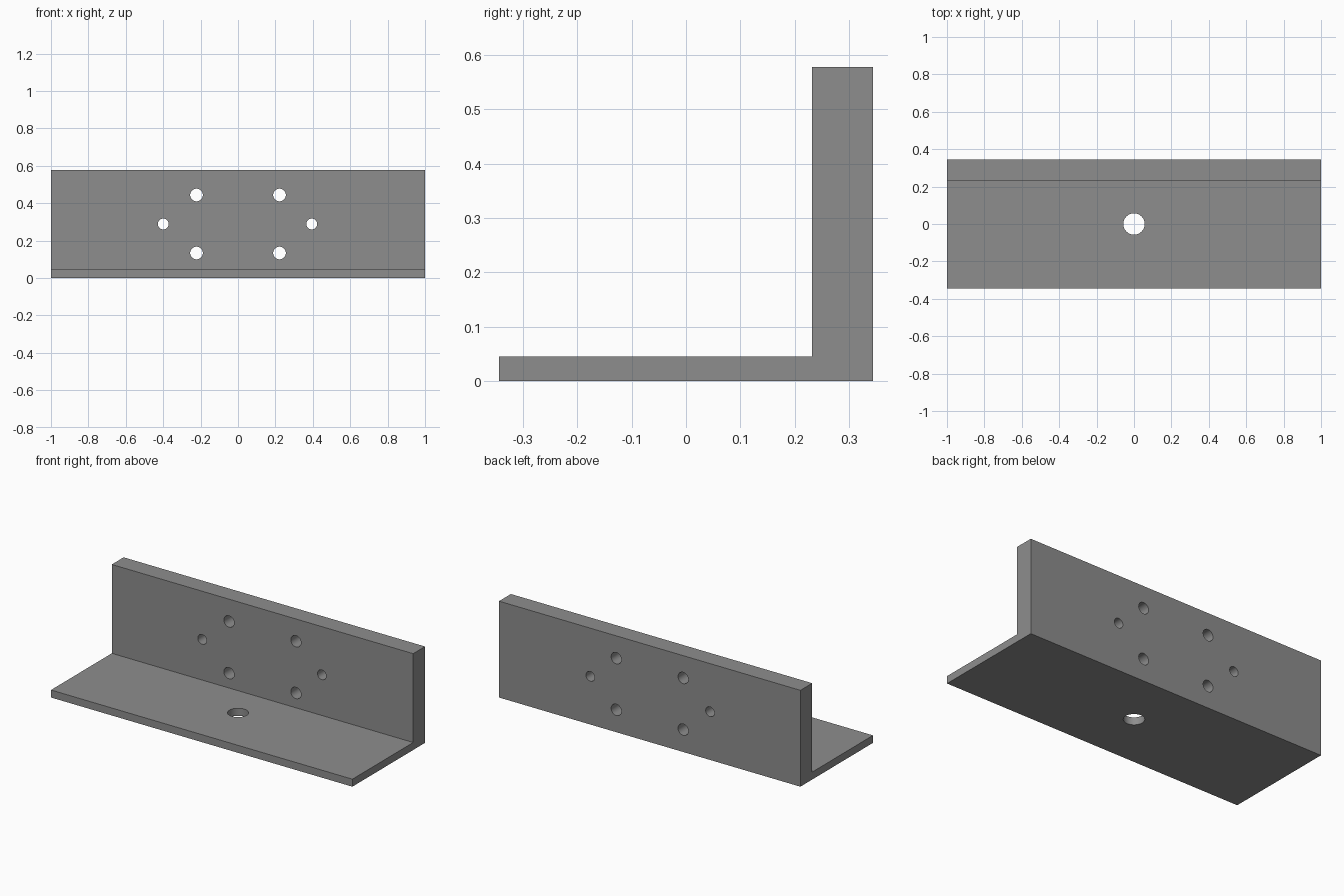
import bpy
import bmesh
import math
from mathutils import Matrix

if "Cube" in bpy.data.objects:
    bpy.data.objects.remove(bpy.data.objects["Cube"])

HALF_X, HALF_Y = 1.0, 0.344
HEIGHT, PLATE, WALL_Y = 0.578, 0.045, 0.232

grey = bpy.data.materials.new("steel grey")
grey.diffuse_color = (0.27, 0.27, 0.27, 1)
grey.use_nodes = True
grey.node_tree.nodes["Principled BSDF"].inputs["Base Color"].default_value = grey.diffuse_color


def make_object(name, bm):
    bmesh.ops.recalc_face_normals(bm, faces=bm.faces)
    mesh = bpy.data.meshes.new(name)
    bm.to_mesh(mesh)
    bm.free()
    mesh.materials.append(grey)
    obj = bpy.data.objects.new(name, mesh)
    bpy.context.collection.objects.link(obj)
    return obj


# L-shaped bracket: side profile extruded along x
profile = [(-HALF_Y, 0), (HALF_Y, 0), (HALF_Y, HEIGHT),
           (WALL_Y, HEIGHT), (WALL_Y, PLATE), (-HALF_Y, PLATE)]
bm = bmesh.new()
face = bm.faces.new([bm.verts.new((-HALF_X, y, z)) for y, z in profile])
ext = bmesh.ops.extrude_face_region(bm, geom=[face])
bmesh.ops.translate(bm, vec=(2 * HALF_X, 0, 0),
                    verts=[v for v in ext["geom"] if isinstance(v, bmesh.types.BMVert)])
bracket = make_object("angle_bracket", bm)

# Hole cutters: one through the plate, six through the wall
bm = bmesh.new()


def add_hole(center, radius, depth, rotation=Matrix()):
    bmesh.ops.create_cone(bm, cap_ends=True, segments=48, radius1=radius,
                          radius2=radius, depth=depth,
                          matrix=Matrix.Translation(center) @ rotation)


along_y = Matrix.Rotation(math.pi / 2, 4, "X")
wall_mid = (WALL_Y + HALF_Y) / 2
add_hole((0, 0, PLATE / 2), 0.057, 0.1)
for x in (-0.222, 0.222):
    for z in (0.134, 0.444):
        add_hole((x, wall_mid, z), 0.034, 0.2, along_y)
for x in (-0.4, 0.394):
    add_hole((x, wall_mid, 0.289), 0.029, 0.2, along_y)
cutters = make_object("hole_cutters", bm)
cutters.hide_render = True
cutters.hide_set(True)

# Drill the holes
drill = bracket.modifiers.new("drill_holes", "BOOLEAN")
drill.operation = "DIFFERENCE"
drill.solver = "EXACT"
drill.object = cutters
bpy.context.view_layer.objects.active = bracket
bracket.select_set(True)
bpy.ops.object.modifier_apply(modifier=drill.name)
bpy.ops.object.shade_smooth_by_angle(angle=math.radians(30))
bpy.data.objects.remove(cutters)
